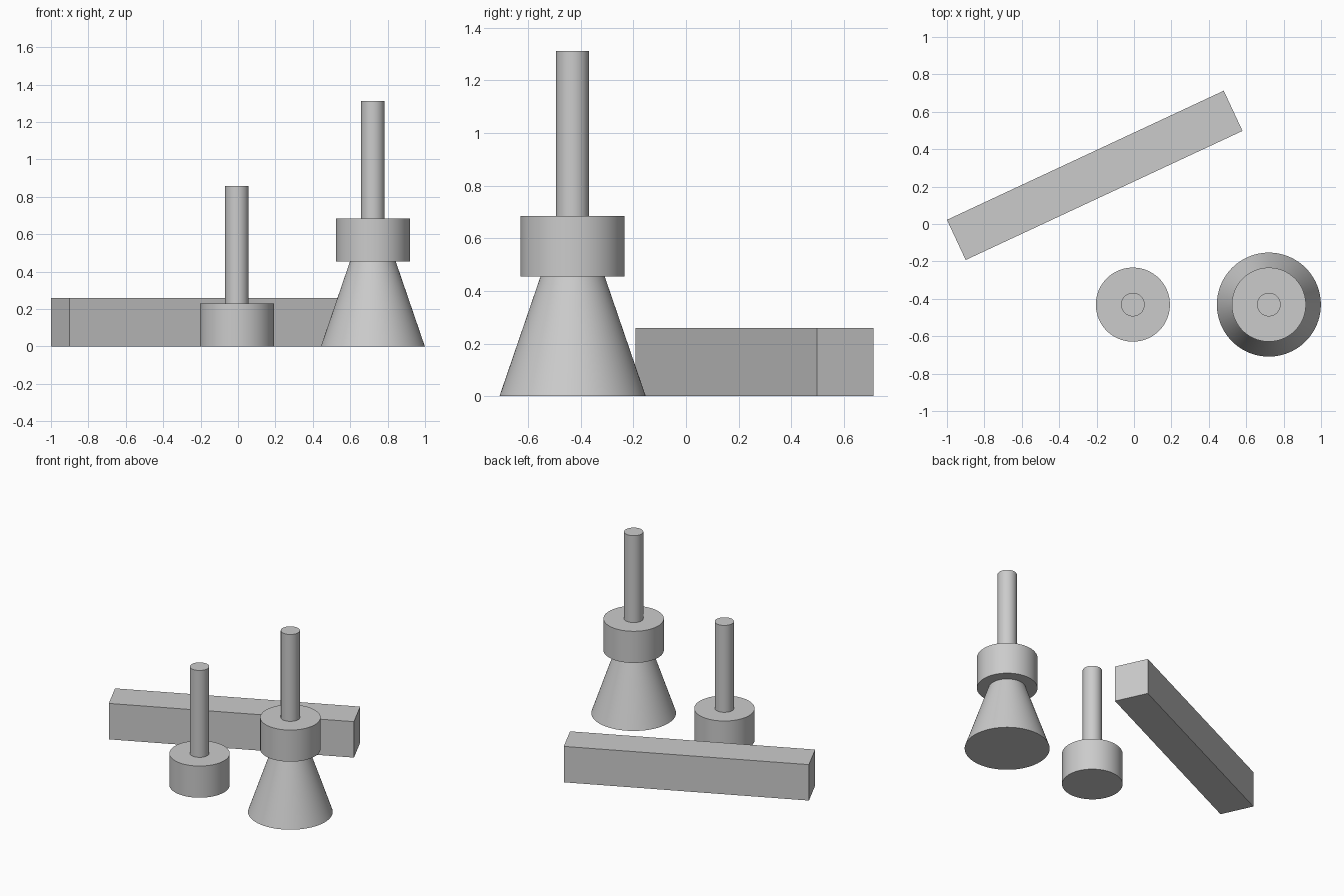
import bpy, math

if "Cube" in bpy.data.objects:
    bpy.data.objects.remove(bpy.data.objects["Cube"])

grey = bpy.data.materials.new("plain_grey")
grey.diffuse_color = (0.6, 0.6, 0.6, 1)
grey.use_nodes = True
grey.node_tree.nodes["Principled BSDF"].inputs["Base Color"].default_value = grey.diffuse_color


def finish(name):
    ob = bpy.context.object
    ob.name = name
    ob.data.materials.append(grey)
    return ob


def round_part(name, centre, z0, z1, r0, r1=None):
    """Upright cylinder or truncated cone between two heights."""
    bpy.ops.mesh.primitive_cone_add(
        vertices=96, radius1=r0, radius2=r0 if r1 is None else r1,
        depth=z1 - z0, location=(*centre, (z0 + z1) / 2))
    bpy.ops.object.shade_smooth_by_angle(angle=math.radians(30))
    return finish(name)


def pin(name, centre, z):
    """Wide collar with a thin rod standing on it."""
    round_part(name + "_collar", centre, z, z + 0.229, 0.198)
    round_part(name + "_rod", centre, z + 0.229, z + 0.858, 0.063)


# Short pin standing on the ground
pin("short_pin", (-0.006, -0.431), 0)

# Tall pin raised on a tapered base
tall = (0.721, -0.431)
round_part("tapered_base", tall, 0, 0.455, 0.278, 0.122)
pin("tall_pin", tall, 0.455)

# Long bar lying at an angle behind the pins
bpy.ops.mesh.primitive_cube_add(size=1, location=(-0.21, 0.26, 0.13),
                                rotation=(0, 0, math.radians(25)))
finish("long_bar").scale = (1.633, 0.237, 0.26)
